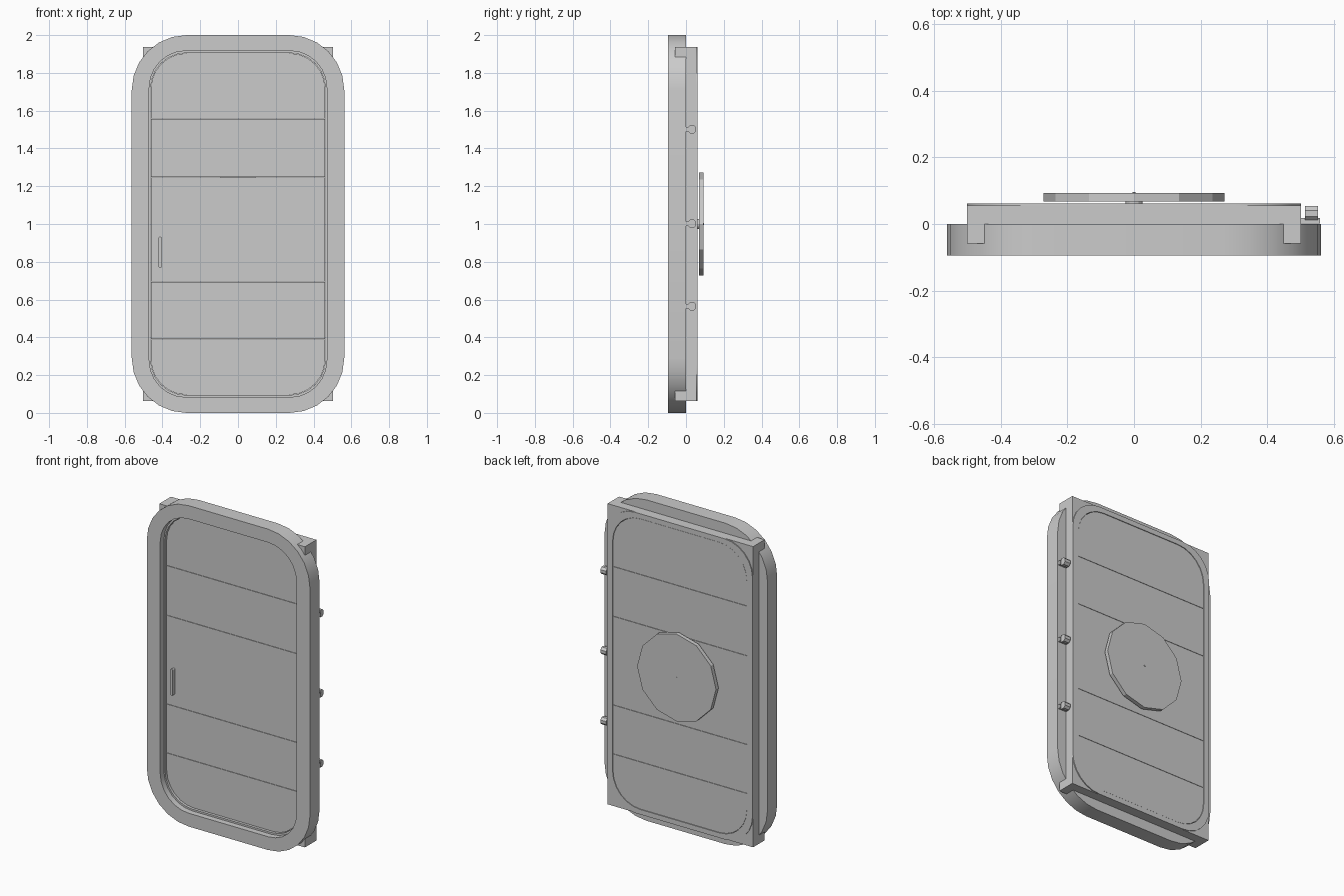
import bpy, bmesh
from math import cos, sin, pi

if "Cube" in bpy.data.objects:
    bpy.data.objects.remove(bpy.data.objects["Cube"])

MID = 1.0  # height of the door centre


def finish(name, bm):
    bmesh.ops.remove_doubles(bm, verts=bm.verts, dist=1e-5)
    bmesh.ops.recalc_face_normals(bm, faces=bm.faces)
    me = bpy.data.meshes.new(name)
    bm.to_mesh(me)
    bm.free()
    ob = bpy.data.objects.new(name, me)
    bpy.context.collection.objects.link(ob)
    bpy.context.view_layer.objects.active = ob
    ob.select_set(True)
    bpy.ops.object.shade_smooth_by_angle(angle=0.4)
    ob.select_set(False)
    return ob


def round_rect(w, h, r, seg=6, x0=0, z0=MID):
    """Rounded rectangle outline in x-z: half width, half height, corner radius."""
    pts = []
    for k, (sx, sz) in enumerate([(1, 1), (-1, 1), (-1, -1), (1, -1)]):
        for i in range(seg + 1):
            a = (k + i / seg) * pi / 2
            pts.append((x0 + sx * (w - r) + r * cos(a), z0 + sz * (h - r) + r * sin(a)))
    return pts


def regular(r, sides, u=0, v=MID, turn=0):
    """Regular polygon outline."""
    return [(u + r * cos(2 * pi * i / sides + turn), v + r * sin(2 * pi * i / sides + turn))
            for i in range(sides)]


def plate(name, pts, d0, d1, axis="y"):
    """Solid from an x-z outline along y, or from a y-z outline along x."""
    bm = bmesh.new()
    put = (lambda p, d: (p[0], d, p[1])) if axis == "y" else (lambda p, d: (d, p[0], p[1]))
    a = [bm.verts.new(put(p, d0)) for p in pts]
    b = [bm.verts.new(put(p, d1)) for p in pts]
    bm.faces.new(a)
    bm.faces.new(b)
    for i in range(len(pts)):
        j = (i + 1) % len(pts)
        bm.faces.new((a[i], a[j], b[j], b[i]))
    return finish(name, bm)


def ring(name, outer, inner, y0, y1):
    """Frame between two outlines with equal point counts."""
    bm = bmesh.new()
    loops = [[bm.verts.new((x, y, z)) for x, z in pts]
             for pts, y in ((outer, y0), (outer, y1), (inner, y1), (inner, y0))]
    n = len(outer)
    for k in range(4):
        p, q = loops[k], loops[(k + 1) % 4]
        for i in range(n):
            j = (i + 1) % n
            bm.faces.new((p[i], p[j], q[j], q[i]))
    return finish(name, bm)


# Rounded front surround, square rear frame and its thin rounded facing
opening = round_rect(.463, .906, .19)
ring("front_surround", round_rect(.5625, 1.0, .29), round_rect(.47, .917, .195), -.095, 0)
ring("rear_frame", round_rect(.502, .937, 0), opening, -.058, .056)
ring("rear_facing", round_rect(.502, .937, .195), opening, .056, .062)

# Door leaf in five boards with hairline seams
W = .461
leaf = round_rect(W, .904, .188)
cuts = [0, .39, .695, 1.248, 1.558, 2]
gap = .001
for k in range(5):
    lo, hi = cuts[k] + gap, cuts[k + 1] - gap
    if k == 4:
        pts = [p for p in leaf if p[1] > lo] + [(-W, lo), (W, lo)]
    elif k == 0:
        pts = [p for p in leaf if p[1] < hi] + [(W, hi), (-W, hi)]
    else:
        pts = [(-W, lo), (W, lo), (W, hi), (-W, hi)]
    plate(f"door_board_{k}", pts, -.044, .060)

# Pull handle on the front
plate("handle", round_rect(.008, .083, .008, 4, -.412, .85), -.066, -.042)

# Handwheel disc on the back
plate("wheel_axle", regular(.026, 12), .058, .07)
plate("wheel_disc", regular(.272, 12), .068, .093)
plate("wheel_pin", regular(.005, 8), .09, .0965)

# Hinges along the right edge: octagonal knuckle on a small tongue
for z in (1.502, 1.002, .565):
    plate("hinge_knuckle", regular(.024, 8, .032, z, pi / 8), .514, .553, "x")
    tongue = [(.001, z - .012), (.018, z - .012), (.018, z + .012), (.001, z + .012)]
    plate("hinge_tongue", tongue, .5, .56, "x")
